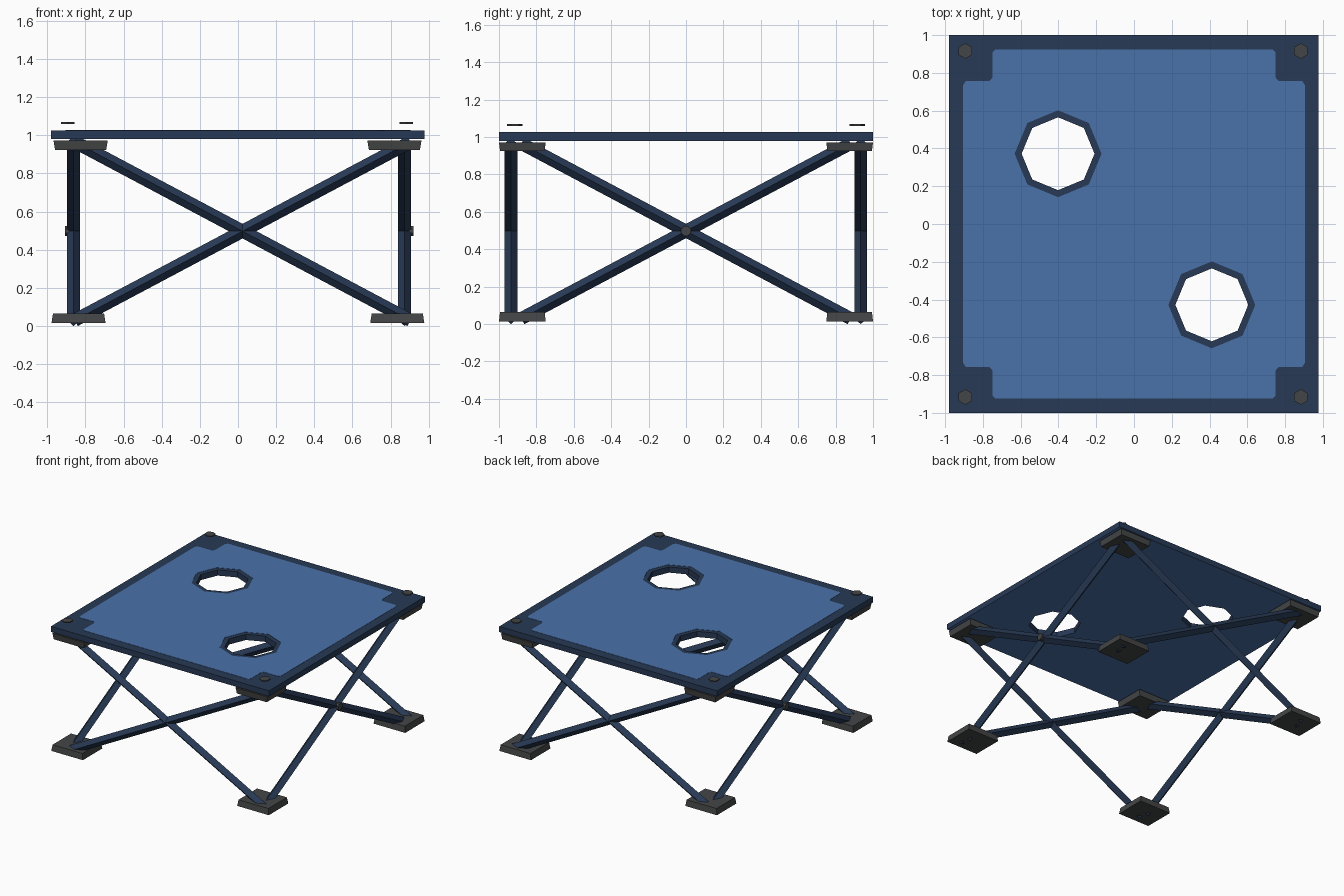
import bpy, bmesh, math
from mathutils import Vector, Matrix

if "Cube" in bpy.data.objects:
    bpy.data.objects.remove(bpy.data.objects["Cube"])


def material(name, rgb):
    m = bpy.data.materials.new(name)
    m.diffuse_color = (*rgb, 1)
    m.use_nodes = True
    m.node_tree.nodes["Principled BSDF"].inputs["Base Color"].default_value = m.diffuse_color
    return m


BLUE = material("panel blue", (0.067, 0.165, 0.40))
NAVY = material("frame navy", (0.021, 0.042, 0.092))
GREY = material("plastic grey", (0.057, 0.059, 0.061))


def finish(name, bm, mat):
    bmesh.ops.remove_doubles(bm, verts=bm.verts, dist=1e-4)
    bmesh.ops.recalc_face_normals(bm, faces=bm.faces)
    for f in bm.faces:
        f.smooth = False
        f.material_index = 0
    me = bpy.data.meshes.new(name)
    bm.to_mesh(me)
    bm.free()
    me.materials.append(mat)
    ob = bpy.data.objects.new(name, me)
    bpy.context.collection.objects.link(ob)
    return ob


def rod(name, a, b, radius, sides, mat, turn=0.0):
    """Straight prism between two points."""
    a, b = Vector(a), Vector(b)
    d = (b - a).normalized()
    up = Vector((0, 0, 1)) if abs(d.z) < 0.95 else Vector((0, 1, 0))
    u = (up - d * up.dot(d)).normalized()
    v = d.cross(u)
    bm = bmesh.new()
    rings = []
    for p in (a, b):
        rings.append([bm.verts.new(p + radius * (u * math.cos(t) + v * math.sin(t)))
                      for t in (turn + 2 * math.pi * i / sides for i in range(sides))])
    for i in range(sides):
        j = (i + 1) % sides
        bm.faces.new((rings[0][i], rings[0][j], rings[1][j], rings[1][i]))
    bm.faces.new(rings[0])
    bm.faces.new(rings[1])
    return finish(name, bm, mat)


def plate(name, loops, z0, z1, mat):
    """Flat sheet from an outline followed by hole loops."""
    cu = bpy.data.curves.new(name, 'CURVE')
    cu.dimensions = '2D'
    cu.fill_mode = 'BOTH'
    cu.extrude = (z1 - z0) / 2
    for pts in loops:
        s = cu.splines.new('POLY')
        s.points.add(len(pts) - 1)
        for p, (x, y) in zip(s.points, pts):
            p.co = (x, y, 0, 1)
        s.use_cyclic_u = True
    tmp = bpy.data.objects.new(name + " helper", cu)
    bpy.context.collection.objects.link(tmp)
    me = bpy.data.meshes.new_from_object(
        tmp.evaluated_get(bpy.context.evaluated_depsgraph_get()))
    bm = bmesh.new()
    bm.from_mesh(me)
    bmesh.ops.translate(bm, verts=bm.verts, vec=(0, 0, (z0 + z1) / 2))
    bpy.data.objects.remove(tmp)
    bpy.data.meshes.remove(me)
    return finish(name, bm, mat)


def octagon(c, r):
    return [(c[0] + r * math.cos(i * math.pi / 4), c[1] + r * math.sin(i * math.pi / 4))
            for i in range(8)]


def bracket(name, cx, cy, z0, z1, open_up):
    """Tapered corner block that receives the bar ends."""
    bm = bmesh.new()
    bmesh.ops.create_cube(bm, size=1, matrix=Matrix.Translation((cx, cy, (z0 + z1) / 2))
                          @ Matrix.Diagonal((0.284, 0.25, z1 - z0, 1)))
    sign = 1 if open_up else -1
    for v in bm.verts:
        if (v.co.z - (z0 + z1) / 2) * sign > 0:
            v.co.x += 0.008 * (-1 if v.co.x > cx else 1)
            v.co.y += 0.006 * (-1 if v.co.y > cy else 1)
    return finish(name, bm, GREY)


# Tabletop sheet with two cup holes; its underside is blue cloth
cups = [(-0.402, 0.372), (0.412, -0.428)]
top = plate("tabletop", [[(-0.98, -1), (0.978, -1), (0.978, 1), (-0.98, 1)]]
            + [octagon(c, 0.193) for c in cups], 0.98, 1.026, NAVY)
top.data.materials.append(BLUE)
for p in top.data.polygons:
    p.material_index = 1 if p.normal.z < -0.5 else 0

# Blue panel with notched corners, leaving dark rings round the holes
q = [(0.905, 0.735), (0.89, 0.757), (0.765, 0.757), (0.75, 0.775), (0.75, 0.908), (0.735, 0.924)]
outline = []
for sx, sy in ((1, 1), (-1, 1), (-1, -1), (1, -1)):
    pts = [(x * sx, y * sy) for x, y in q]
    outline += pts if sx * sy > 0 else pts[::-1]
plate("blue_panel", [outline] + [octagon(c, 0.23) for c in cups], 1.024, 1.028, BLUE)

# Crossed diamond-section bars on the front and back
R = 0.034
for y, side in ((-0.936, "front"), (0.934, "back")):
    rod(side + "_bar_rising", (-0.856, y, 0.03), (0.904, y, 0.965), R, 4, NAVY)
    rod(side + "_bar_falling", (-0.856, y, 0.965), (0.904, y, 0.03), R, 4, NAVY)

# Crossed bars on the left and right, with a pivot bolt each
for x, side in ((-0.862, "left"), (0.874, "right")):
    rod(side + "_bar_rising", (x, -0.88, 0.03), (x, 0.88, 0.965), R, 4, NAVY)
    rod(side + "_bar_falling", (x, -0.88, 0.965), (x, 0.88, 0.03), R, 4, NAVY)
    s = math.copysign(1, x)
    rod(side + "_pivot_bolt", (x - s * 0.02, 0, 0.498), (x + s * 0.045, 0, 0.498),
        0.028, 8, GREY, math.pi / 8)

# Feet, top brackets and bolt caps at the four corners
for y, fb in ((-0.875, "front"), (0.875, "back")):
    for lr, foot_x, top_x, cap_x in (("left", -0.836, -0.825, -0.893),
                                     ("right", 0.835, 0.82, 0.883)):
        tag = fb + "_" + lr
        bracket(tag + "_foot", foot_x, y, 0.015, 0.065, True)
        bracket(tag + "_top_bracket", top_x, y, 0.924, 0.972, False)
        cy = math.copysign(0.916, y)
        rod(tag + "_bolt_cap", (cap_x, cy, 1.06), (cap_x, cy, 1.069), 0.041, 6, GREY)
